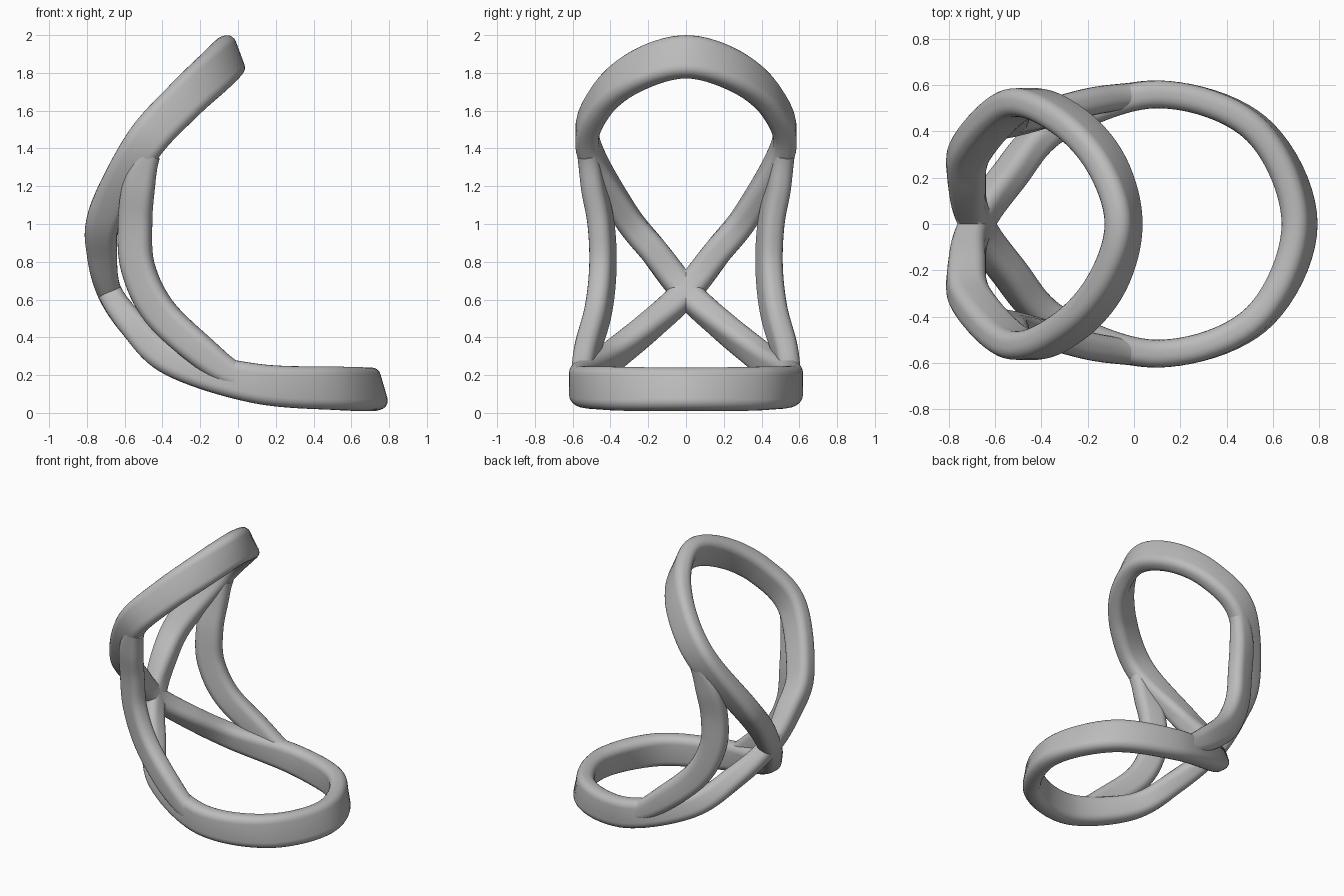
import bpy, bmesh, math
from mathutils import Vector

cube = bpy.data.objects.get("Cube")
if cube:
    bpy.data.objects.remove(cube)

grey = bpy.data.materials.new("plain_grey")
grey.use_nodes = True
grey.diffuse_color = (0.5, 0.5, 0.5, 1)
grey.node_tree.nodes["Principled BSDF"].inputs["Base Color"].default_value = (0.5, 0.5, 0.5, 1)


def spline(keys, steps):
    """Catmull-Rom through keys; the first and last are guides only."""
    out = []
    for i in range(1, len(keys) - 2):
        a, b, c, d = keys[i - 1:i + 3]
        for s in range(steps):
            t = s / steps
            out.append([0.5 * (2 * q + (r - p) * t + (2 * p - 5 * q + 4 * r - u) * t * t
                               + (3 * q - p - 3 * r + u) * t ** 3)
                        for p, q, r, u in zip(a, b, c, d)])
    out.append(list(keys[-2]))
    return out


def section(width, thick, radius=0.05, arc=5):
    """Rounded rectangle outline."""
    pts = []
    for k, (sx, sy) in enumerate([(1, 1), (-1, 1), (-1, -1), (1, -1)]):
        for j in range(arc + 1):
            a = math.pi / 2 * (k + j / arc)
            pts.append((sx * (width / 2 - radius) + radius * math.cos(a),
                        sy * (thick / 2 - radius) + radius * math.sin(a)))
    return pts


def sweep(name, keys, steps, capped):
    """Key: x, y, z, width direction x, y, z, width, thickness."""
    rows = spline(keys, steps)
    centres = [Vector(r[:3]) for r in rows]
    bm = bmesh.new()
    rings = []
    for i, r in enumerate(rows):
        tan = centres[min(i + 1, len(rows) - 1)] - centres[max(i - 1, 0)]
        if not capped and i in (0, len(rows) - 1):
            tan = Vector((0, tan.y, 0))
        tan.normalize()
        w = Vector(r[3:6])
        w = (w - tan * w.dot(tan)).normalized()
        n = tan.cross(w)
        rings.append([bm.verts.new(centres[i] + w * u + n * v) for u, v in section(r[6], r[7])])
    for a, b in zip(rings, rings[1:]):
        for j in range(len(a)):
            k = (j + 1) % len(a)
            bm.faces.new((a[j], a[k], b[k], b[j]))
    if capped:
        bm.faces.new(rings[0])
        bm.faces.new(rings[-1])
    bmesh.ops.recalc_face_normals(bm, faces=bm.faces)
    mesh = bpy.data.meshes.new(name)
    bm.to_mesh(mesh)
    bm.free()
    mesh.materials.append(grey)
    ob = bpy.data.objects.new(name, mesh)
    bpy.context.collection.objects.link(ob)
    mirror = ob.modifiers.new("Mirror", "MIRROR")
    mirror.use_axis = (False, True, False)
    mirror.merge_threshold = 0.0005
    for o in bpy.context.selected_objects:
        o.select_set(False)
    ob.select_set(True)
    bpy.context.view_layer.objects.active = ob
    bpy.ops.object.shade_smooth_by_angle(angle=math.radians(40))
    return ob


def reflect(k):
    return (k[0], -k[1], k[2], k[3], -k[4], k[5], k[6], k[7])


# Figure-eight band: half of it, from the base front through the crossing to the top
band = [
    (0.715, 0, 0.125, -0.28, 0, 0.96, 0.23, 0.12),
    (0.53, 0.41, 0.13, -0.15, 0, 1, 0.23, 0.12),
    (0.1, 0.56, 0.155, 0.05, 0, 1, 0.21, 0.12),
    (-0.34, 0.42, 0.275, 0.4, 0, 0.9, 0.17, 0.13),
    (-0.545, 0.2, 0.455, 0.75, 0, 0.66, 0.15, 0.14),
    (-0.68, 0, 0.64, 0.93, 0, 0.35, 0.13, 0.15),
    (-0.72, -0.165, 0.85, 1, 0, 0, 0.16, 0.15),
    (-0.70, -0.33, 1.06, 0.95, 0, -0.25, 0.18, 0.14),
    (-0.5, -0.52, 1.42, 0.8, 0, -0.6, 0.21, 0.125),
    (-0.29, -0.45, 1.65, 0.7, 0, -0.72, 0.22, 0.12),
    (-0.12, -0.26, 1.81, 0.5, 0, -0.85, 0.23, 0.12),
    (-0.045, 0, 1.885, 0.35, 0, -0.94, 0.23, 0.12),
]
sweep("figure_eight_band", [reflect(band[1])] + band + [reflect(band[-2])], 10, False)

# Side struts joining the lower loop to the upper loop
strut = [
    (0.2, 0.56, 0.15, 0.3, 0, 0.95, 0.14, 0.11),
    (0.0, 0.555, 0.19, 0.4, 0, 0.9, 0.14, 0.11),
    (-0.2, 0.525, 0.33, 0.65, 0.15, 0.75, 0.17, 0.12),
    (-0.42, 0.465, 0.54, 0.8, 0.28, 0.5, 0.18, 0.12),
    (-0.53, 0.44, 0.77, 0.94, 0.33, 0.15, 0.18, 0.12),
    (-0.545, 0.45, 1.0, 0.95, 0.3, 0, 0.18, 0.12),
    (-0.525, 0.49, 1.2, 0.95, 0.2, -0.15, 0.17, 0.12),
    (-0.475, 0.52, 1.37, 0.9, 0, -0.3, 0.13, 0.11),
    (-0.4, 0.53, 1.5, 0.9, 0, -0.3, 0.13, 0.11),
]
sweep("side_struts", strut, 8, True)
